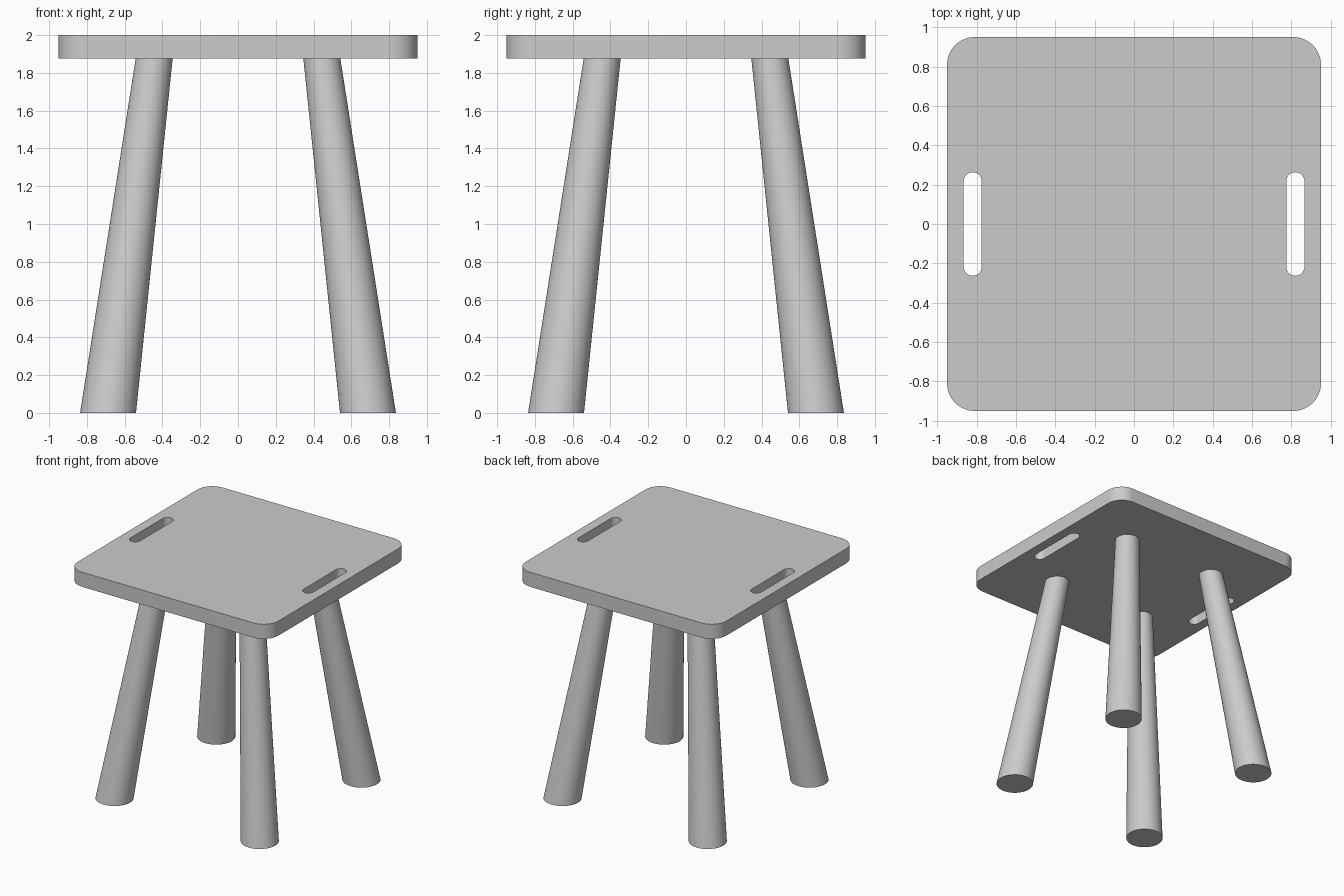
import bpy
import bmesh
from math import sin, cos, pi, radians
from mathutils import Vector

cube = bpy.data.objects.get("Cube")
if cube:
    bpy.data.objects.remove(cube)

SEAT_TOP, SEAT_BOTTOM = 2.0, 1.875
SEAT_HALF = 0.95

# Single grey finish
grey = bpy.data.materials.new("plain_grey")
grey.use_nodes = True
grey.diffuse_color = (0.6, 0.6, 0.6, 1)
grey.node_tree.nodes["Principled BSDF"].inputs["Base Color"].default_value = grey.diffuse_color


def add_object(name, bm):
    mesh = bpy.data.meshes.new(name)
    bmesh.ops.recalc_face_normals(bm, faces=bm.faces)
    bm.to_mesh(mesh)
    bm.free()
    mesh.materials.append(grey)
    obj = bpy.data.objects.new(name, mesh)
    bpy.context.collection.objects.link(obj)
    bpy.ops.object.select_all(action="DESELECT")
    obj.select_set(True)
    bpy.context.view_layer.objects.active = obj
    bpy.ops.object.shade_smooth_by_angle(angle=radians(35))
    return obj


def rounded_rectangle(cx, half_x, half_y, radius, steps=12):
    """Outline points, counter-clockwise, with four round corners."""
    points = []
    for corner, (sx, sy) in enumerate(((1, 1), (-1, 1), (-1, -1), (1, -1))):
        for i in range(steps + 1):
            a = (corner + i / steps) * pi / 2
            points.append((cx + sx * (half_x - radius) + radius * cos(a),
                           sy * (half_y - radius) + radius * sin(a)))
    return points


# Seat board: rounded outline with two handle slots, filled and extruded
bm = bmesh.new()
outlines = [rounded_rectangle(0, SEAT_HALF, SEAT_HALF, 0.14)]
outlines += [rounded_rectangle(side * 0.82, 0.046, 0.263, 0.0455) for side in (-1, 1)]
edges = []
for outline in outlines:
    verts = [bm.verts.new((x, y, SEAT_BOTTOM)) for x, y in outline]
    edges += [bm.edges.new((v, verts[i - 1])) for i, v in enumerate(verts)]
bmesh.ops.triangle_fill(bm, edges=edges, use_beauty=True, normal=(0, 0, 1))
top = bmesh.ops.extrude_face_region(bm, geom=bm.faces[:], use_keep_orig=True)
bmesh.ops.translate(bm, vec=(0, 0, SEAT_TOP - SEAT_BOTTOM),
                    verts=[g for g in top["geom"] if isinstance(g, bmesh.types.BMVert)])
add_object("seat", bm)

# Splayed legs: round, thicker at the foot, cut level at both ends
for sx, side in ((1, "left"), (-1, "right")):
    for sy, end in ((-1, "front"), (1, "back")):
        bm = bmesh.new()
        bmesh.ops.create_cone(bm, cap_ends=True, segments=48, radius1=0.148,
                              radius2=0.098, depth=SEAT_BOTTOM)
        for v in bm.verts:
            reach = 0.688 if v.co.z < 0 else 0.444
            v.co += Vector((sx * reach, sy * reach, SEAT_BOTTOM / 2))
        add_object(f"{end}_{side}_leg", bm)
